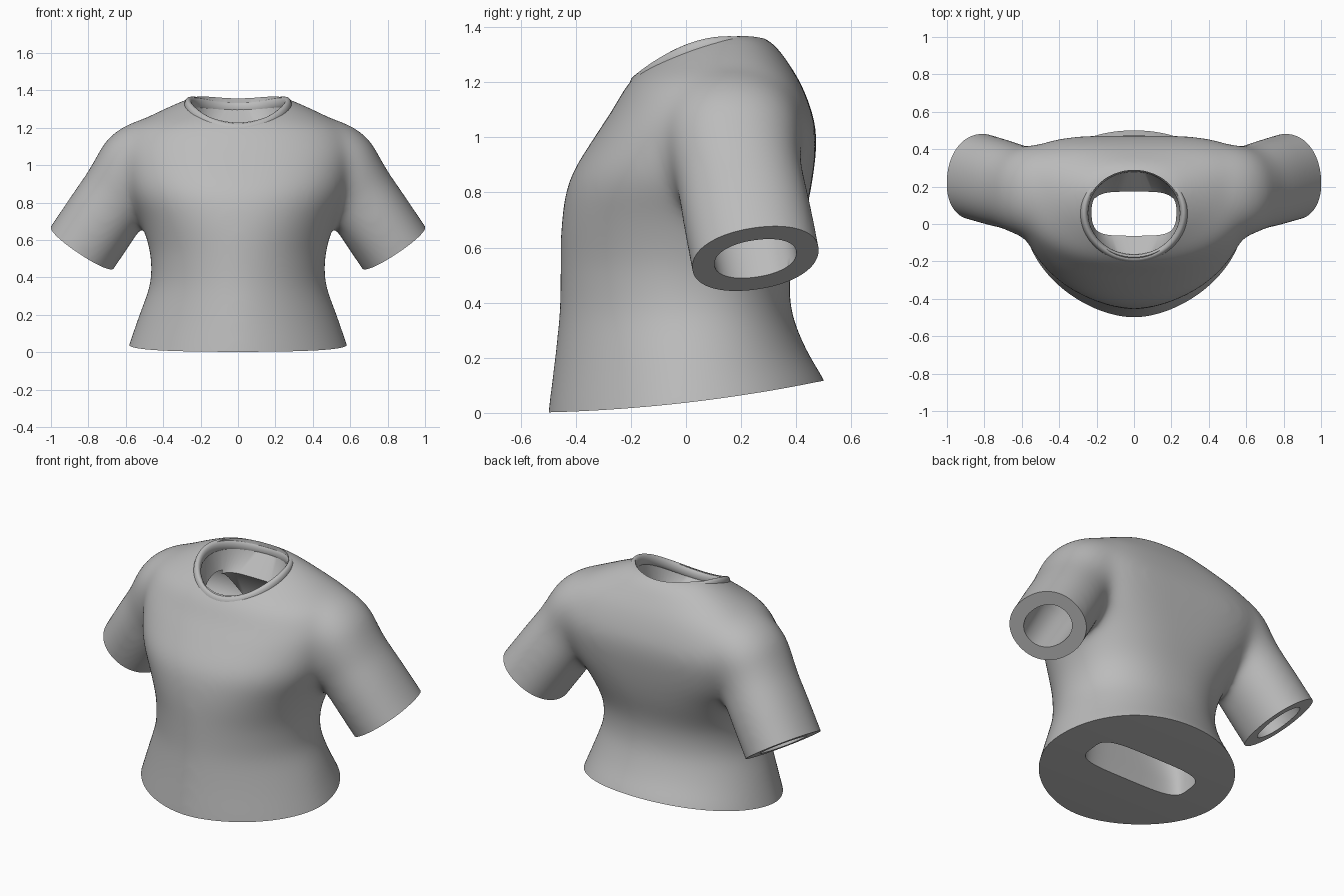
import bpy, bmesh, math
from mathutils import Vector

if "Cube" in bpy.data.objects:
    bpy.data.objects.remove(bpy.data.objects["Cube"])

SIDES = 64
CUFF = Vector((0.832, 0.252, 0.56))           # centre of the sleeve opening
ARM = Vector((0.55, 0.16, -0.82)).normalized()  # direction the sleeve points

fabric = bpy.data.materials.new("grey fabric")
fabric.use_nodes = True
fabric.diffuse_color = (0.5, 0.5, 0.5, 1)
fabric.node_tree.nodes["Principled BSDF"].inputs["Base Color"].default_value = (0.5, 0.5, 0.5, 1)


def refine(rows, steps=6):
    """Smooth spline through rows of numbers."""
    out = []
    last = len(rows) - 1
    for i in range(last):
        quad = list(zip(rows[max(i - 1, 0)], rows[i], rows[i + 1], rows[min(i + 2, last)]))
        for k in range(steps):
            t = k / steps
            out.append([b + 0.5 * t * (c - a + t * (2*a - 5*b + 4*c - d + t * (3*(b - c) + d - a)))
                        for a, b, c, d in quad])
    out.append(list(rows[-1]))
    return out


def power(value, exponent):
    return math.copysign(abs(value) ** (2 / exponent), value)


def angles(n=SIDES):
    return [2 * math.pi * i / n for i in range(n)]


def loft(bm, rings, closed=False):
    """Skin a list of rings; cap the ends unless the loop is closed."""
    loops = [[bm.verts.new(p) for p in ring] for ring in rings]
    pairs = list(zip(loops, loops[1:]))
    if closed:
        pairs.append((loops[-1], loops[0]))
    else:
        bm.faces.new(loops[0])
        bm.faces.new(loops[-1])
    for a, b in pairs:
        for i in range(len(a)):
            j = (i + 1) % len(a)
            bm.faces.new((a[i], a[j], b[j], b[i]))


def make_object(name, bm):
    bmesh.ops.recalc_face_normals(bm, faces=bm.faces[:])
    mesh = bpy.data.meshes.new(name)
    bm.to_mesh(mesh)
    bm.free()
    obj = bpy.data.objects.new(name, mesh)
    bpy.context.collection.objects.link(obj)
    return obj


def activate(obj):
    bpy.ops.object.select_all(action='DESELECT')
    obj.select_set(True)
    bpy.context.view_layer.objects.active = obj


def apply_modifier(obj, kind, **settings):
    activate(obj)
    mod = obj.modifiers.new(kind.lower(), kind)
    for key, value in settings.items():
        setattr(mod, key, value)
    bpy.ops.object.modifier_apply(modifier=mod.name)


def finish(obj):
    obj.data.materials.clear()
    obj.data.materials.append(fabric)
    activate(obj)
    bpy.ops.object.shade_smooth_by_angle(angle=math.radians(40))


def neckline(y):
    return 1.35 - 1.25 * (y - 0.155) ** 2


def hem(y):
    """The hem dips at the front and rises at the back."""
    return 0.037 + 0.115 * y + 0.09 * y * y


def torso_ring(z, half, front, back, mid, boxy, round_front):
    ring = []
    for a in angles():
        c, s = math.cos(a), math.sin(a)
        e, depth = (boxy, back - mid) if s > 0 else (round_front, mid - front)
        y = mid + depth * power(s, e)
        ring.append((half * power(c, e), y, z + hem(y) * min(1, max(0, 1 - z / 0.35))))
    return ring


def sleeve_rings(rows, side):
    rows = refine(rows)
    centres = [Vector(r[:3]) for r in rows]
    rings = []
    for i, row in enumerate(rows):
        along = (centres[max(i - 1, 0)] - centres[min(i + 1, len(rows) - 1)]).normalized()
        v = Vector((0, 1, 0))
        v = (v - along * v.dot(along)).normalized()
        u = along.cross(v)
        ring = []
        for a in angles(48):
            p = centres[i] + u * row[3] * power(math.cos(a), 2.15) + v * row[4] * power(math.sin(a), 2.15)
            ring.append((p.x * side, p.y, p.z))
        rings.append(ring)
    return rings


def sleeve_pair(name, rows):
    bm = bmesh.new()
    for side in (-1, 1):
        loft(bm, sleeve_rings(rows, side))
    return make_object(name, bm)


# Torso: height, half width, front, back, widest depth, squareness of back and front
torso = [
    (-0.15, 0.63, -0.515, 0.56, 0.00, 2.1, 1.75),
    (0.00, 0.585, -0.502, 0.505, 0.00, 2.1, 1.75),
    (0.18, 0.53, -0.48, 0.437, 0.00, 2.1, 1.75),
    (0.35, 0.475, -0.462, 0.388, 0.00, 2.2, 1.8),
    (0.45, 0.465, -0.458, 0.376, 0.00, 2.3, 1.85),
    (0.55, 0.475, -0.457, 0.388, 0.02, 2.4, 1.9),
    (0.70, 0.52, -0.452, 0.43, 0.05, 2.8, 2.05),
    (0.85, 0.59, -0.422, 0.46, 0.09, 3.4, 2.2),
    (1.00, 0.625, -0.333, 0.475, 0.13, 3.8, 2.3),
    (1.10, 0.63, -0.267, 0.455, 0.15, 3.6, 2.3),
    (1.20, 0.58, -0.207, 0.415, 0.16, 3.0, 2.2),
    (1.28, 0.44, -0.12, 0.365, 0.165, 2.5, 2),
    (1.34, 0.31, -0.03, 0.32, 0.17, 2.2, 2),
    (1.375, 0.23, 0.07, 0.27, 0.18, 2.0, 2),
]
# Sleeve: centre, radius across the arm, radius front to back
sleeve = [
    (*(CUFF + ARM * 0.15), 0.205, 0.237),
    (*CUFF, 0.205, 0.237),
    (*(CUFF - ARM * 0.2), 0.205, 0.236),
    (*(CUFF - ARM * 0.36), 0.203, 0.232),
    (*(CUFF - ARM * 0.45), 0.21, 0.24),
    (0.52, 0.172, 1.00, 0.226, 0.255),
    (0.40, 0.165, 1.03, 0.235, 0.275),
    (0.20, 0.15, 1.04, 0.24, 0.28),
]

# Solid shirt: torso and sleeves fused into one skin, then relaxed
bm = bmesh.new()
loft(bm, [torso_ring(*row) for row in refine(torso)])
for side in (-1, 1):
    loft(bm, sleeve_rings(sleeve, side))
shirt = make_object("shirt", bm)
apply_modifier(shirt, 'REMESH', mode='VOXEL', voxel_size=0.013)
bm = bmesh.new()
bm.from_mesh(shirt.data)
for _ in range(55):
    bmesh.ops.smooth_vert(bm, verts=bm.verts[:], factor=0.5,
                          use_axis_x=True, use_axis_y=True, use_axis_z=True)
bm.to_mesh(shirt.data)
bm.free()

# Trims that leave a clean hem and square cuffs
bm = bmesh.new()
loft(bm, [[(-1, y, -1), (1, y, -1), (1, y, hem(y)), (-1, y, hem(y))]
          for y in [i / 16 - 1 for i in range(33)]])
cutters = [make_object("hem_trim", bm)]
cutters.append(sleeve_pair("cuff_trims", [(*CUFF, 0.3, 0.33), (*(CUFF + ARM * 0.25), 0.3, 0.33)]))


# Body opening: neck funnel, hollow chest and the slot in the hem
def slot(z, half, depth, e, tilt=0):
    return [(half * power(math.cos(a), e), 0.055 + depth * power(math.sin(a), e),
             z + tilt * power(math.sin(a), e)) for a in angles()]


collar_edge = [(x, y, neckline(y) - 0.025) for x, y, z in slot(0, 0.256, 0.232, 2)]
bm = bmesh.new()
loft(bm, [slot(1.6, 0.256, 0.232, 2), collar_edge,
          slot(1.145, 0.22, 0.118, 4, 0.045), slot(1.0, 0.44, 0.26, 2.6),
          slot(0.70, 0.39, 0.25, 2.6), slot(0.40, 0.35, 0.19, 3),
          slot(0.12, 0.35, 0.118, 4), slot(-0.2, 0.35, 0.118, 4)])
cutters.append(make_object("body_opening", bm))

# Sleeve openings: a slimmer tube along the same path, wider inside
inner = [(*row[:3], 0.115 + 0.006 * i, 0.145 + 0.006 * i) for i, row in enumerate(sleeve)]
cutters.append(sleeve_pair("sleeve_openings", inner))

for cutter in cutters:
    cutter.hide_render = True
    apply_modifier(shirt, 'BOOLEAN', operation='DIFFERENCE', solver='EXACT', object=cutter)
    bpy.data.objects.remove(cutter)
finish(shirt)

# Collar: a thin band standing along the neckline
bm = bmesh.new()
band = []
for a in angles(72):
    out = Vector((math.cos(a), math.sin(a), 0))
    centre = Vector((0.266 * out.x, 0.058 + 0.242 * out.y, 0))
    centre.z = neckline(centre.y) - 0.018
    band.append([centre + out * 0.021 * math.cos(b) + Vector((0, 0, 0.035 * math.sin(b)))
                 for b in angles(16)])
loft(bm, band, closed=True)
finish(make_object("collar", bm))
